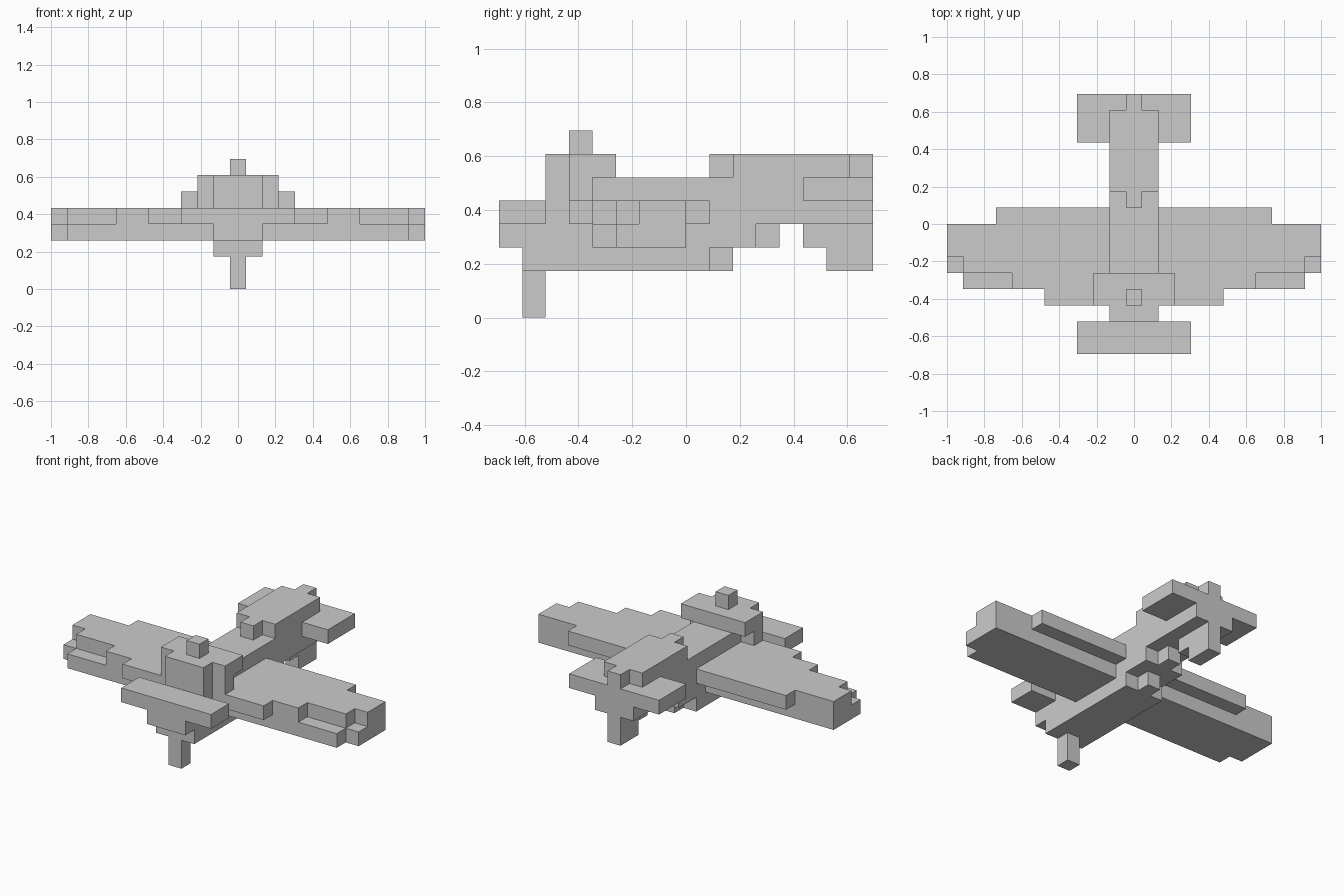
import bpy, bmesh
from mathutils import Vector

if "Cube" in bpy.data.objects:
    bpy.data.objects.remove(bpy.data.objects["Cube"])

U = 2 / 23  # size of one block

# Each part is a set of blocks, symmetric in x:
# (half-width in blocks beyond the centre one, y from, y to, z from, z to)
PARTS = {
    "fuselage": [
        (1, 0, 1, 3, 4), (1, 1, 2, 2, 4),          # stepped nose under the front plane
        (1, 2, 9, 2, 6), (0, 9, 10, 2, 3),         # main body and belly step
        (1, 9, 11, 3, 6), (0, 11, 12, 3, 4),       # body narrowing upwards
        (1, 11, 16, 4, 6),                         # tail boom
    ],
    "front_plane": [(3, 0, 2, 4, 5)],
    "nose_leg": [(0, 1, 2, 0, 2)],
    "engine_cowl": [(1, 2, 5, 6, 7), (2, 3, 4, 5, 7), (2, 4, 5, 6, 7)],
    "cowl_knob": [(0, 3, 4, 7, 8)],
    "wing": [
        (10, 4, 5, 3, 4), (11, 5, 8, 3, 4),        # lower layer
        (5, 3, 4, 4, 5), (7, 4, 5, 4, 5),          # upper layer
        (10, 5, 6, 4, 5), (11, 6, 8, 4, 5), (8, 8, 9, 4, 5),
    ],
    "rear_hump": [(1, 10, 15, 6, 7), (0, 9, 16, 6, 7)],
    "tail_plane": [(3, 13, 16, 5, 6)],
    "tail_fin": [(0, 13, 16, 3, 4), (0, 14, 16, 2, 3)],
}

grey = bpy.data.materials.new("light_grey")
grey.diffuse_color = (0.6, 0.6, 0.6, 1)
grey.use_nodes = True
grey.node_tree.nodes["Principled BSDF"].inputs["Base Color"].default_value = grey.diffuse_color

# Assign every block to the first part that claims it
owner = {}
for name, boxes in PARTS.items():
    for h, y0, y1, z0, z1 in boxes:
        for x in range(-h, h + 1):
            for y in range(y0, y1):
                for z in range(z0, z1):
                    owner.setdefault((x, y, z), name)


def build(name):
    """Mesh the exposed block sides of one part and merge flat areas."""
    bm = bmesh.new()
    for cell, part in owner.items():
        if part != name:
            continue
        centre = Vector((cell[0], cell[1] + 0.5 - 8, cell[2] + 0.5))
        for axis in range(3):
            for sign in (-1, 1):
                near = list(cell)
                near[axis] += sign
                if tuple(near) in owner:
                    continue
                n, a, b = Vector(), Vector(), Vector()
                n[axis] = sign * 0.5
                a[(axis + 1) % 3] = 0.5
                b[(axis + 2) % 3] = 0.5 * sign
                corners = (-a - b, a - b, a + b, b - a)
                bm.faces.new([bm.verts.new((centre + n + c) * U) for c in corners])
    bmesh.ops.remove_doubles(bm, verts=bm.verts, dist=0.001)
    bmesh.ops.dissolve_limit(bm, angle_limit=0.01, verts=bm.verts, edges=bm.edges)
    mesh = bpy.data.meshes.new(name)
    bm.to_mesh(mesh)
    bm.free()
    mesh.materials.append(grey)
    bpy.context.collection.objects.link(bpy.data.objects.new(name, mesh))


for part_name in PARTS:
    build(part_name)
